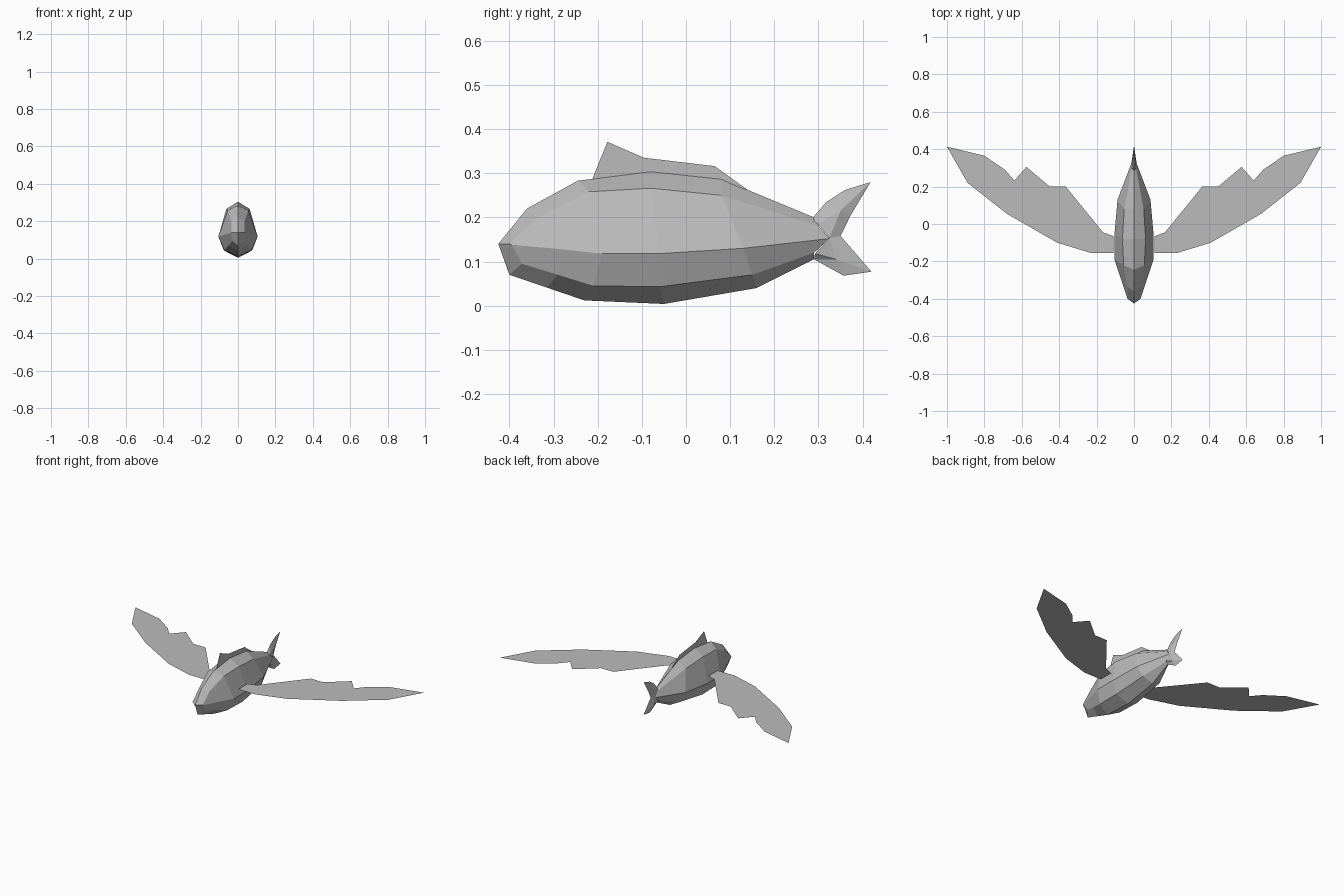
import bpy

grey = bpy.data.materials.new("plain grey")
grey.diffuse_color = (0.5, 0.5, 0.5, 1)


def add_mesh(name, verts, faces):
    me = bpy.data.meshes.new(name)
    me.from_pydata(verts, [], faces)
    me.validate()
    me.materials.append(grey)
    ob = bpy.data.objects.new(name, me)
    bpy.context.collection.objects.link(ob)
    return ob


def mirror(ob, merge):
    m = ob.modifiers.new("mirror", "MIRROR")
    m.use_mirror_merge = merge
    m.merge_threshold = 0.0005
    return ob


# Body: half rings from back to belly, five (x, y, z) points each
rings = [
    [(0, -.425, .14), (.035, -.40, .14), (.036, -.395, .138), (.03, -.372, .095), (0, -.40, .07)],
    [(0, -.36, .22), (.036, -.335, .20), (.07, -.295, .129), (.05, -.29, .07), (0, -.315, .041)],
    [(0, -.245, .283), (.055, -.22, .258), (.105, -.19, .118), (.072, -.21, .045), (0, -.23, .012)],
    [(0, -.08, .304), (.062, -.08, .266), (.105, -.06, .118), (.075, -.06, .043), (0, -.05, .004)],
    [(0, .08, .287), (.052, .08, .25), (.088, .13, .13), (.06, .15, .07), (0, .16, .04)],
    [(0, .29, .20), (.010, .30, .18), (.014, .325, .152), (.012, .29, .12), (0, .29, .105)],
]
faces = [(i * 5 + j, i * 5 + j + 1, i * 5 + j + 6, i * 5 + j + 5)
         for i in range(5) for j in range(4)]
faces.append((4, 3, 2, 1, 0))  # blunt nose
mirror(add_mesh("body", [p for r in rings for p in r], faces), True)

# Forked tail: sharp rim on the centre plane, raised ridge on each side
rim = [(.285, .197), (.318, .235), (.36, .262), (.418, .28), (.373, .205), (.35, .158),
       (.42, .077), (.357, .068), (.29, .105)]
ridge = [(.012, .298, .185), (.008, .35, .215), (.014, .325, .153),
         (.008, .34, .105), (.012, .292, .118)]
verts = [(0, y, z) for y, z in rim] + ridge
faces = [(0, 9, 1), (9, 10, 1), (1, 10, 2), (2, 10, 3), (3, 10, 4), (4, 10, 11, 5),
         (9, 11, 10), (5, 11, 12, 6), (6, 12, 7), (7, 12, 8), (8, 12, 13), (13, 12, 11)]
faces = [f[::-1] for f in faces]
mirror(add_mesh("tail_fin", verts, faces), True)

# Dorsal fin: thin blade along the back
fin = [(-.215, .28), (-.178, .371), (-.095, .335), (.065, .316), (.14, .262),
       (.08, .28), (-.08, .296)]
dorsal = add_mesh("dorsal_fin", [(0, y, z) for y, z in fin], [tuple(range(len(fin)))])
solid = dorsal.modifiers.new("thickness", "SOLIDIFY")
solid.thickness = 0.002
solid.offset = 0

# Wings: flat ragged sheets
wing = [(.11, -.155), (.23, -.155), (.41, -.10), (.68, .055), (.89, .22), (1, .413),
        (.80, .365), (.69, .29), (.64, .232), (.575, .305), (.45, .20), (.365, .20),
        (.165, -.045), (.11, -.065)]
mirror(add_mesh("wings", [(x, y, .165) for x, y in wing], [tuple(range(len(wing)))]), False)
